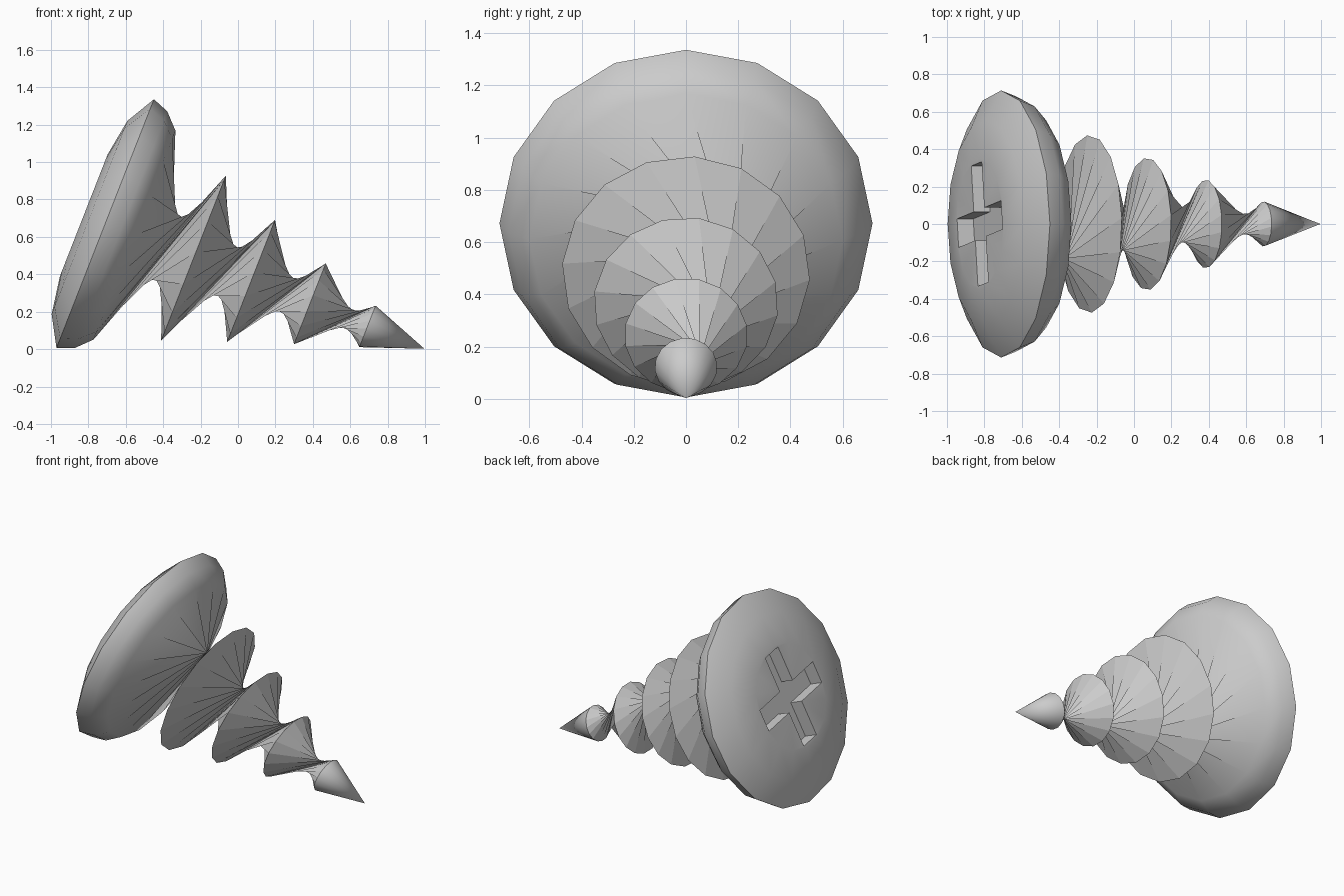
import bpy, bmesh, math
from mathutils import Vector

if "Cube" in bpy.data.objects:
    bpy.data.objects.remove(bpy.data.objects["Cube"])

N = 16
TILT = math.radians(21.4)
TWIST = math.radians(139)
CENTRE = Vector((-0.71, 0, 0.671))
AXIS = Vector((math.cos(TILT), 0, -math.sin(TILT)))
UP = Vector((math.sin(TILT), 0, math.cos(TILT)))
SIDE = Vector((0, 1, 0))

bm = bmesh.new()


def point(t, up, side):
    return bm.verts.new(CENTRE + AXIS * t + UP * up + SIDE * side)


def ring(t, r, turn=0.0):
    angles = [2 * math.pi * i / N + turn for i in range(N)]
    return [point(t, r * math.cos(a), r * math.sin(a)) for a in angles]


def bridge(a, b, twisted=False):
    n = len(a)
    for i in range(n):
        j = (i + 1) % n
        if twisted:
            bm.faces.new((a[i], a[j], b[j]))
            bm.faces.new((a[i], b[j], b[i]))
        else:
            bm.faces.new((a[i], a[j], b[j], b[i]))


# Domed head
head = [ring(t, r) for t, r in
        [(-0.123, 0.35), (-0.09, 0.555), (0, 0.714), (0.09, 0.68), (0.168, 0.60)]]
for a, b in zip(head, head[1:]):
    bridge(a, b)

# Thread discs, each turned against the last so the necks pinch in
last = head[-1]
for k, (t, r) in enumerate([(0.507, 0.475), (0.838, 0.354), (1.175, 0.236), (1.506, 0.12)]):
    disc = ring(t, r, TWIST * (k + 1))
    bridge(last, disc, True)
    last = disc

# Pointed tip
tip = point(1.833, 0, 0)
for i in range(N):
    bm.faces.new((last[i], last[(i + 1) % N], tip))

# Cross-shaped driver slot sunk into the head
L, W, SKEW = 0.325, 0.077, math.radians(8.6)


def cross(t):
    verts = []
    for q in range(4):
        a = q * math.pi / 2 + SKEW
        for x, y in [(W, -W), (L, -W), (L, W)]:
            verts.append(point(t, x * math.cos(a) - y * math.sin(a),
                               x * math.sin(a) + y * math.cos(a)))
    return verts


mouth, floor = cross(-0.123), cross(-0.03)
bridge(mouth, floor)
bm.faces.new(floor)
edges = [bm.edges.get((loop[i], loop[(i + 1) % len(loop)]))
         for loop in (head[0], mouth) for i in range(len(loop))]
bmesh.ops.triangle_fill(bm, edges=edges, use_beauty=True, use_dissolve=False)
bmesh.ops.recalc_face_normals(bm, faces=bm.faces[:])

mesh = bpy.data.meshes.new("screw")
bm.to_mesh(mesh)
bm.free()
screw = bpy.data.objects.new("screw", mesh)
bpy.context.collection.objects.link(screw)
bpy.context.view_layer.objects.active = screw
screw.select_set(True)
bpy.ops.object.shade_smooth_by_angle(angle=math.radians(40))
